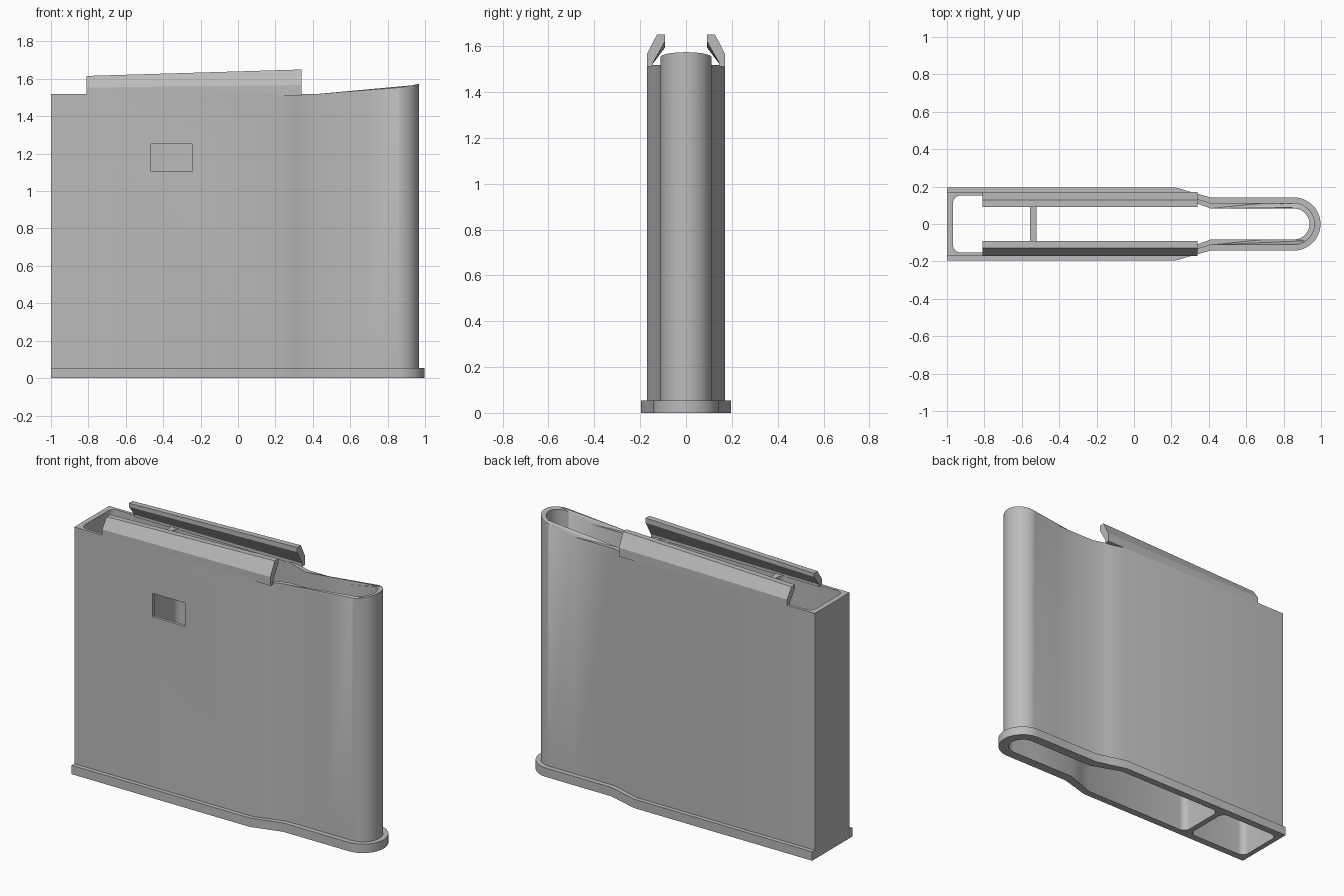
import bpy, bmesh, math

if "Cube" in bpy.data.objects:
    bpy.data.objects.remove(bpy.data.objects["Cube"])

grey = bpy.data.materials.new("steel_grey")
grey.use_nodes = True
grey.diffuse_color = (0.5, 0.5, 0.5, 1)
grey.node_tree.nodes["Principled BSDF"].inputs["Base Color"].default_value = (0.5, 0.5, 0.5, 1)

NOSE_X, RAMP_X = 0.855, 0.69


def arc(cx, cy, r, start, end, steps):
    """Points along an arc, angles in degrees."""
    angles = [math.radians(start + (end - start) * i / steps) for i in range(steps + 1)]
    return [(cx + r * math.cos(a), cy + r * math.sin(a)) for a in angles]


def shell(back, wide, narrow, fillet=0):
    """Bottle-shaped outline: wide box, shoulder, narrow neck, round nose."""
    neck = [(0.22, -wide), (0.31, -(wide * 0.52 + narrow * 0.48)), (0.41, -narrow), (RAMP_X, -narrow)]
    if fillet:
        corner = arc(back + fillet, fillet - wide, fillet, 180, 270, 6)
    else:
        corner = [(back, -wide)]
    side = corner + neck
    return side + arc(NOSE_X, 0, narrow, -90, 90, 24) + [(x, -y) for x, y in reversed(side)]


def box_cell(x0, x1, w, r):
    """Rectangle with rounded corners."""
    return (arc(x0 + r, r - w, r, 180, 270, 6) + arc(x1 - r, r - w, r, 270, 360, 6)
            + arc(x1 - r, w - r, r, 0, 90, 6) + arc(x0 + r, w - r, r, 90, 180, 6))


def finish(obj):
    obj.data.materials.clear()
    obj.data.materials.append(grey)
    bpy.ops.object.select_all(action='DESELECT')
    obj.select_set(True)
    bpy.context.view_layer.objects.active = obj
    bpy.ops.object.shade_smooth_by_angle(angle=math.radians(30))


def extrude_outlines(name, outlines, z0, z1):
    """Fill the first outline, leave the others as holes, and extrude upwards."""
    curve = bpy.data.curves.new(name, 'CURVE')
    curve.dimensions = '2D'
    curve.fill_mode = 'BOTH'
    curve.extrude = (z1 - z0) / 2
    for pts in outlines:
        spline = curve.splines.new('POLY')
        spline.points.add(len(pts) - 1)
        for p, (x, y) in zip(spline.points, pts):
            p.co = (x, y, 0, 1)
        spline.use_cyclic_u = True
    temp = bpy.data.objects.new(name + "_outline", curve)
    bpy.context.collection.objects.link(temp)
    bpy.context.view_layer.update()
    mesh = bpy.data.meshes.new_from_object(temp.evaluated_get(bpy.context.evaluated_depsgraph_get()))
    bpy.data.objects.remove(temp)
    bm = bmesh.new()
    bm.from_mesh(mesh)
    bmesh.ops.translate(bm, verts=bm.verts, vec=(0, 0, (z0 + z1) / 2))
    bmesh.ops.remove_doubles(bm, verts=bm.verts, dist=1e-5)
    bmesh.ops.recalc_face_normals(bm, faces=bm.faces)
    bm.to_mesh(mesh)
    bm.free()
    obj = bpy.data.objects.new(name, mesh)
    bpy.context.collection.objects.link(obj)
    return obj


# Two open cells with a divider wall between them
cells = [box_cell(-0.968, -0.555, 0.152, 0.04), shell(-0.52, 0.152, 0.083, 0.04)]

# Body, with its top edge ramping up to the nose
TOP = 1.518
body = extrude_outlines("body", [shell(-1, 0.17, 0.112)] + cells, 0.055, TOP)
for v in body.data.vertices:
    if v.co.z > 1 and v.co.x > RAMP_X:
        v.co.z += (v.co.x - RAMP_X) * 0.2

# Window through the front wall only
bpy.ops.mesh.primitive_cube_add(size=1, location=(-0.355, -0.17, 1.178))
cutter = bpy.context.object
cutter.name = "window_cutter"
cutter.scale = (0.22, 0.1, 0.145)
cutter.hide_render = True
cut = body.modifiers.new("window", 'BOOLEAN')
cut.operation = 'DIFFERENCE'
cut.solver = 'EXACT'
cut.object = cutter
bpy.context.view_layer.objects.active = body
bpy.ops.object.modifier_apply(modifier="window")
bpy.data.objects.remove(cutter)
finish(body)

# Base flange, flush at the back
finish(extrude_outlines("base_flange", [shell(-1, 0.196, 0.142)] + cells, 0, 0.055))

# Feed lips: bent sheet whose top edge rises towards the nose
lip_section = [(0.17, 1.512), (0.17, 1.567), (0.127, 1.65), (0.092, 1.65),
               (0.092, 1.62), (0.143, 1.53), (0.143, 1.512)]
for name, side in (("left_side_lip", 1), ("right_side_lip", -1)):
    bm = bmesh.new()
    rings = []
    for x, squash in ((-0.81, 0.75), (0.34, 1.0)):
        rings.append([bm.verts.new((x, side * y, 1.512 + (z - 1.512) * squash)) for y, z in lip_section])
    bm.faces.new(rings[0])
    bm.faces.new(rings[1])
    count = len(lip_section)
    for i in range(count):
        j = (i + 1) % count
        bm.faces.new((rings[0][i], rings[0][j], rings[1][j], rings[1][i]))
    bmesh.ops.recalc_face_normals(bm, faces=bm.faces)
    mesh = bpy.data.meshes.new(name)
    bm.to_mesh(mesh)
    bm.free()
    lip = bpy.data.objects.new(name, mesh)
    bpy.context.collection.objects.link(lip)
    finish(lip)
